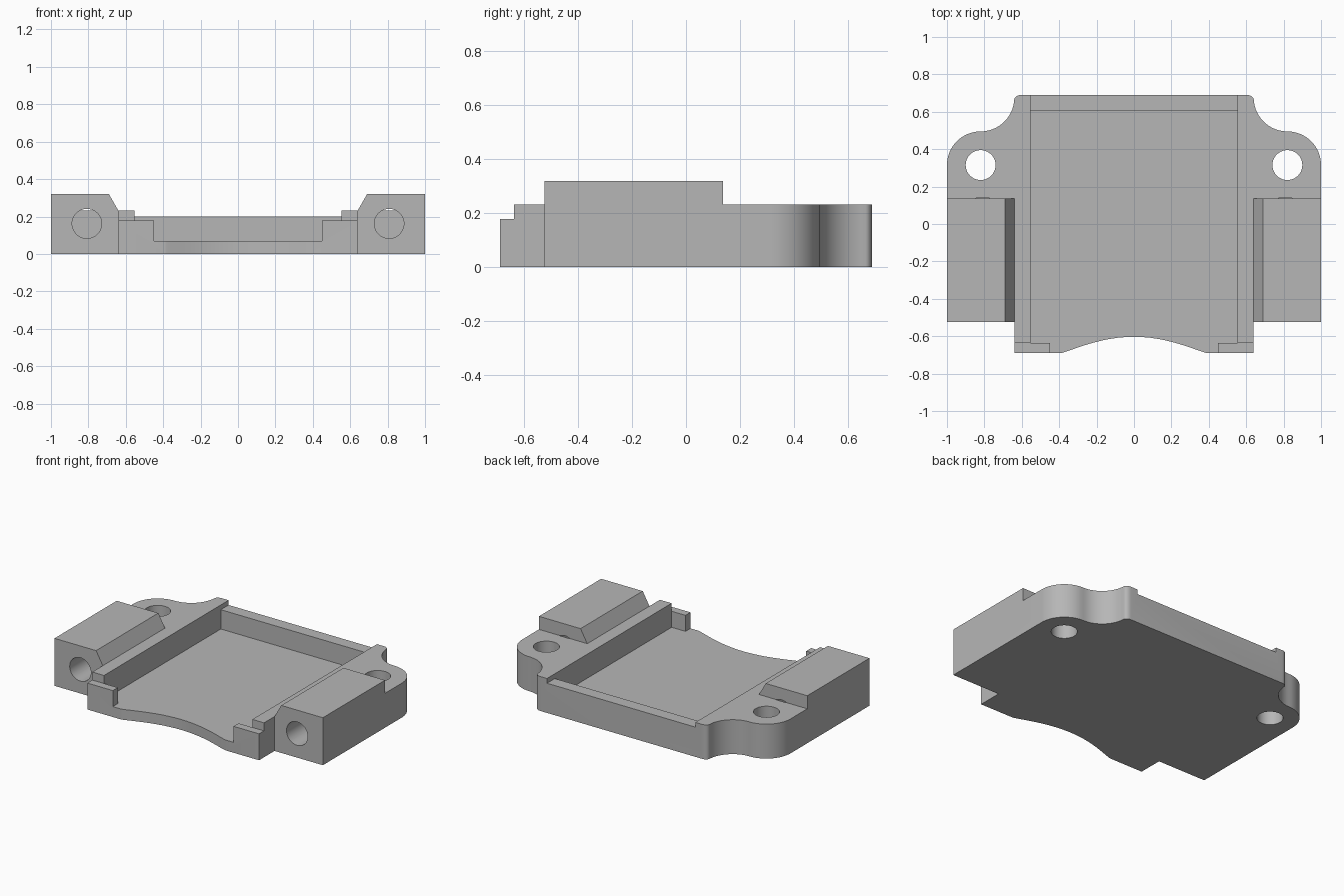
import bpy
import bmesh
from math import sin, cos, radians, pi
from mathutils import Vector

if "Cube" in bpy.data.objects:
    bpy.data.objects.remove(bpy.data.objects["Cube"], do_unlink=True)

# Key dimensions
PLATE_TOP, BLOCK_TOP, FLOOR = 0.232, 0.32, 0.07
HALF_Y, BODY_X, POCKET_X = 0.69, 0.64, 0.553
BLOCK_FRONT, BLOCK_BACK = -0.525, 0.137
LIP_Y = -0.637
EAR = Vector((0.82, 0.315))

grey = bpy.data.materials.new("plain grey")
grey.use_nodes = True
colour = (0.47, 0.47, 0.47, 1)
grey.diffuse_color = colour
grey.node_tree.nodes["Principled BSDF"].inputs["Base Color"].default_value = colour


def prism(name, points, direction):
    """Solid made by pushing a closed 3D outline along a direction."""
    bm = bmesh.new()
    face = bm.faces.new([bm.verts.new(p) for p in points])
    out = bmesh.ops.extrude_face_region(bm, geom=[face])
    moved = [v for v in out["geom"] if isinstance(v, bmesh.types.BMVert)]
    bmesh.ops.translate(bm, verts=moved, vec=direction)
    bmesh.ops.recalc_face_normals(bm, faces=bm.faces)
    mesh = bpy.data.meshes.new(name)
    bm.to_mesh(mesh)
    bm.free()
    mesh.materials.append(grey)
    obj = bpy.data.objects.new(name, mesh)
    bpy.context.collection.objects.link(obj)
    return obj


def box(name, x, y, z):
    corners = [(x[0], y[0], z[0]), (x[1], y[0], z[0]), (x[1], y[1], z[0]), (x[0], y[1], z[0])]
    return prism(name, corners, (0, 0, z[1] - z[0]))


def arc(cx, cy, rx, ry, start, end, steps):
    angles = [radians(start + (end - start) * i / steps) for i in range(steps + 1)]
    return [(cx + rx * cos(a), cy + ry * sin(a)) for a in angles]


def combine(target, tool, operation):
    mod = target.modifiers.new(tool.name, 'BOOLEAN')
    mod.operation, mod.solver, mod.object = operation, 'EXACT', tool
    bpy.context.view_layer.objects.active = target
    bpy.ops.object.modifier_apply(modifier=mod.name)
    bpy.data.objects.remove(tool, do_unlink=True)


# Half outline of the plate, from the front scoop round to the back edge
scoop = [(0.39 * t, -HALF_Y + 0.087 * max(0, 1 - t * t) ** 1.2)
         for t in (sin(pi / 2 * i / 14) for i in range(15))]
half = scoop + [(BODY_X, -HALF_Y), (BODY_X, BLOCK_FRONT), (1, BLOCK_FRONT)]
half += arc(EAR.x, EAR.y, 0.18, 0.18, 0, 90, 16)
half += arc(EAR.x, 0.675, 0.18, 0.18, 270, 183, 16)[1:]
half += arc(0.602, 0.665, 0.038, 0.025, 0, 90, 6)[1:]
outline = half + [(-x, y) for x, y in reversed(half[1:])]
body = prism("bracket_body", [(x, y, 0) for x, y in outline], (0, 0, PLATE_TOP))

# Chamfered side blocks
for side in (1, -1):
    section = [(BODY_X, 0.1), (1, 0.1), (1, BLOCK_TOP), (0.69, BLOCK_TOP), (BODY_X, PLATE_TOP)]
    block = prism("side_block", [(side * x, BLOCK_FRONT, z) for x, z in section],
                  (0, BLOCK_BACK - BLOCK_FRONT, 0))
    combine(body, block, 'UNION')

# Pocket, lowered back wall, lowered front lips and the front opening
cuts = [
    box("pocket", (-POCKET_X, POCKET_X), (LIP_Y, 0.607), (FLOOR, 0.5)),
    box("back_wall_step", (-POCKET_X, POCKET_X), (0.5, 0.8), (0.2, 0.5)),
    box("front_lip_step", (-0.7, 0.7), (-0.8, LIP_Y), (0.178, 0.5)),
    box("front_opening", (-0.45, 0.45), (-0.8, -0.5), (FLOOR, 0.5)),
]

# Upright ear holes and lengthwise block bores
for side in (1, -1):
    ring = arc(side * EAR.x, EAR.y, 0.08, 0.08, 0, 360, 40)[:-1]
    cuts.append(prism("ear_hole", [(x, y, -0.1) for x, y in ring], (0, 0, 0.6)))
    ring = arc(side * 0.808, 0.162, 0.079, 0.079, 0, 360, 40)[:-1]
    cuts.append(prism("block_bore", [(x, -0.7, z) for x, z in ring], (0, 0.7 + BLOCK_BACK + 0.002, 0)))

for cut in cuts:
    combine(body, cut, 'DIFFERENCE')

# Smooth the curved walls, keep the corners crisp
bpy.ops.object.select_all(action='DESELECT')
body.select_set(True)
bpy.context.view_layer.objects.active = body
bpy.ops.object.shade_smooth_by_angle(angle=radians(25))
